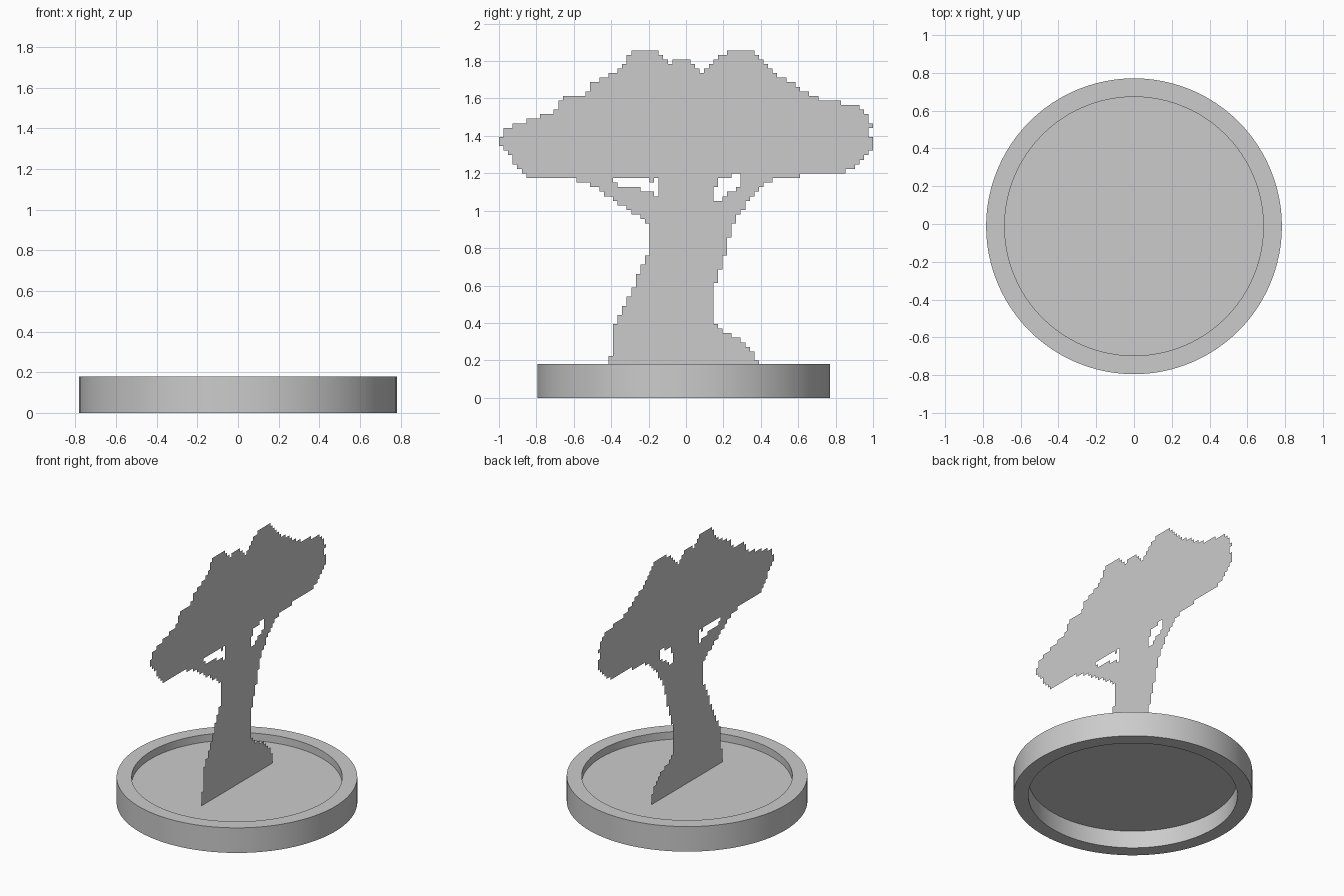
import bpy, bmesh, math

if "Cube" in bpy.data.objects:
    bpy.data.objects.remove(bpy.data.objects["Cube"])

CELL = 2 / 82          # step size of the jagged cut-out
FLOOR = 0.126          # height of the recessed plate
CY = -0.012            # centre of the base in y
SEG = 96

grey = bpy.data.materials.new("light_grey")
grey.diffuse_color = (0.6, 0.6, 0.6, 1)
grey.use_nodes = True
grey.node_tree.nodes["Principled BSDF"].inputs["Base Color"].default_value = grey.diffuse_color


def add_object(name, bm, smooth=False):
    mesh = bpy.data.meshes.new(name)
    bm.to_mesh(mesh)
    bm.free()
    mesh.materials.append(grey)
    obj = bpy.data.objects.new(name, mesh)
    bpy.context.collection.objects.link(obj)
    if smooth:
        bpy.ops.object.select_all(action='DESELECT')
        obj.select_set(True)
        bpy.context.view_layer.objects.active = obj
        bpy.ops.object.shade_smooth_by_angle(angle=math.radians(30))
    return obj


def inside(y, z, poly):
    hit = False
    for (y1, z1), (y2, z2) in zip(poly, poly[1:] + poly[:1]):
        if (z1 > z) != (z2 > z) and y < (y2 - y1) * (z - z1) / (z2 - z1) + y1:
            hit = not hit
    return hit


# Base ring: rectangular section swept round the axis
bm = bmesh.new()
section = [(0.685, 0), (0.783, 0), (0.783, 0.18), (0.685, 0.18)]
loops = []
for i in range(SEG):
    a = 2 * math.pi * i / SEG
    loops.append([bm.verts.new((r * math.cos(a), CY + r * math.sin(a), z)) for r, z in section])
for i in range(SEG):
    p, q = loops[i], loops[(i + 1) % SEG]
    for k in range(4):
        m = (k + 1) % 4
        bm.faces.new((p[k], q[k], q[m], p[m]))
bmesh.ops.recalc_face_normals(bm, faces=bm.faces)
add_object("base_ring", bm, smooth=True)

# Recessed plate inside the ring
bm = bmesh.new()
bm.faces.new([bm.verts.new((0.685 * math.cos(2 * math.pi * i / SEG),
                            CY + 0.685 * math.sin(2 * math.pi * i / SEG), FLOOR))
              for i in range(SEG)])
add_object("base_plate", bm)

# Tree silhouette, split into trunk with branches and the crown (y, z)
trunk = [(-.407, .1), (-.407, .20), (-.385, .28), (-.385, .37), (-.335, .49), (-.285, .58),
         (-.235, .71), (-.192, .79), (-.192, .89), (-.215, .95), (-.285, .99), (-.405, 1.07),
         (-.485, 1.13), (-.58, 1.16), (-.58, 1.25), (.5, 1.25), (.48, 1.17), (.42, 1.15),
         (.37, 1.09), (.315, 1.03), (.27, .96), (.235, .86), (.195, .73), (.16, .63),
         (.14, .53), (.14, .42), (.18, .37), (.28, .31), (.35, .26), (.385, .19), (.40, .1)]
crown = [(-.66, 1.17), (-.81, 1.17), (-.87, 1.19), (-.925, 1.27), (-.965, 1.32), (-1, 1.345),
         (-1, 1.39), (-.97, 1.43), (-.91, 1.465), (-.81, 1.49), (-.71, 1.53), (-.67, 1.59),
         (-.63, 1.61), (-.56, 1.60), (-.51, 1.67), (-.46, 1.71), (-.37, 1.74), (-.325, 1.80),
         (-.26, 1.87), (-.16, 1.87), (-.08, 1.785), (-.05, 1.81), (.01, 1.81), (.075, 1.735),
         (.145, 1.79), (.24, 1.87), (.33, 1.87), (.41, 1.79), (.53, 1.70), (.65, 1.63),
         (.745, 1.59), (.85, 1.575), (.92, 1.56), (.97, 1.50), (1, 1.465), (1, 1.44),
         (.978, 1.44), (.978, 1.39), (1, 1.39), (1, 1.33), (.94, 1.27), (.85, 1.20),
         (.77, 1.21), (.64, 1.19), (.55, 1.18), (.42, 1.16), (-.5, 1.17)]
# Gaps between trunk and branches
gap_left = [(-.385, 1.175), (-.26, 1.175), (-.24, 1.19), (-.19, 1.16), (-.14, 1.17),
            (-.14, 1.07), (-.19, 1.10), (-.27, 1.125), (-.37, 1.14)]
gap_right = [(.29, 1.20), (.28, 1.12), (.245, 1.11), (.22, 1.085), (.16, 1.05), (.135, 1.05),
             (.135, 1.09), (.17, 1.14), (.19, 1.175), (.26, 1.195)]

# Tree sheet: stepped grid of square cells kept where they lie in the silhouette
bm = bmesh.new()
grid = {}


def corner(i, j):
    if (i, j) not in grid:
        grid[i, j] = bm.verts.new((0, -1 + i * CELL, FLOOR + j * CELL))
    return grid[i, j]


for i in range(82):
    for j in range(71):
        y, z = -1 + (i + .5) * CELL, FLOOR + (j + .5) * CELL
        solid = inside(y, z, trunk) or inside(y, z, crown)
        if solid and not inside(y, z, gap_left) and not inside(y, z, gap_right):
            bm.faces.new((corner(i, j), corner(i + 1, j), corner(i + 1, j + 1), corner(i, j + 1)))
add_object("tree_cutout", bm)
